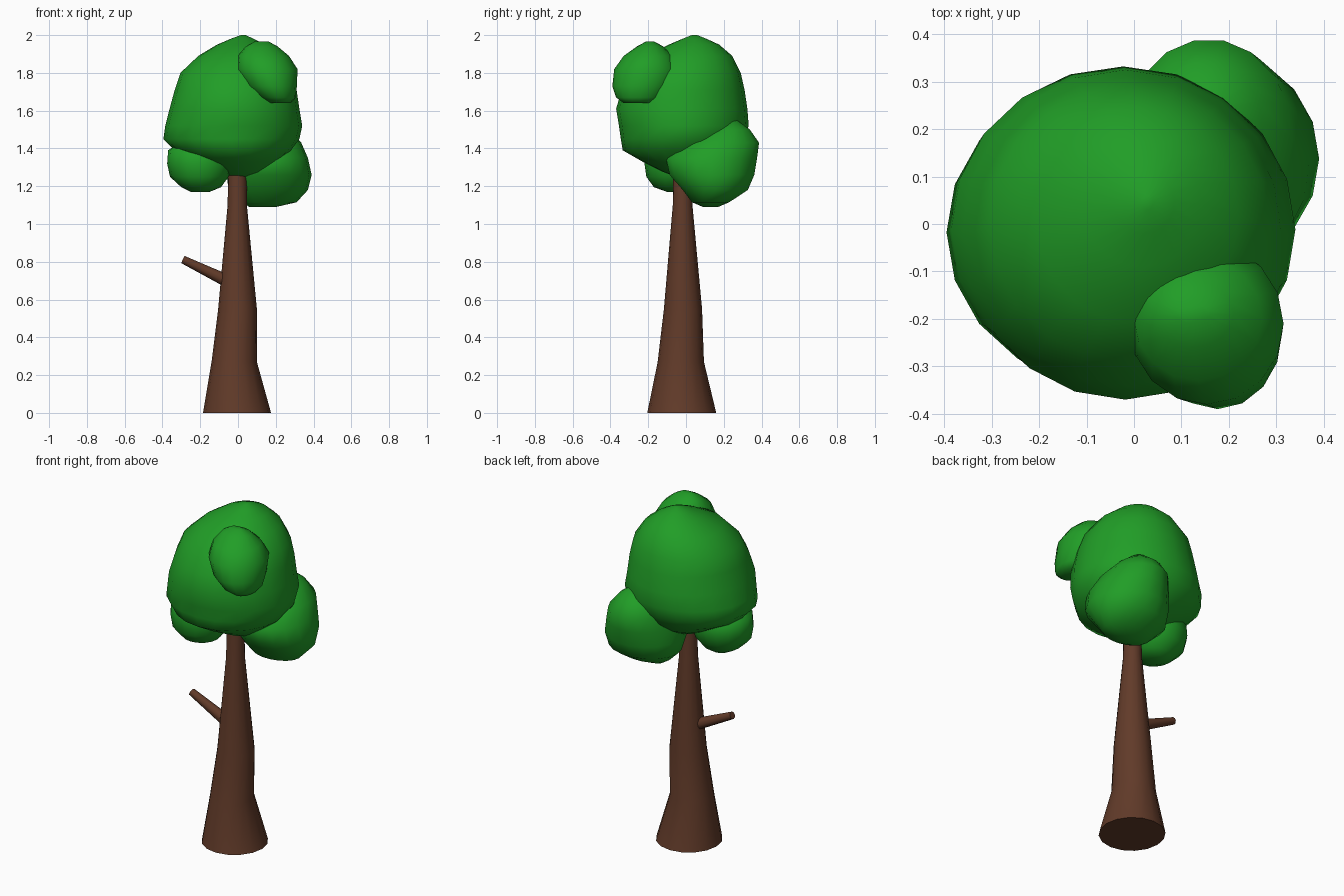
import bpy, math
from mathutils import Vector

if "Cube" in bpy.data.objects:
    bpy.data.objects.remove(bpy.data.objects["Cube"])


def material(name, rgb):
    m = bpy.data.materials.new(name)
    m.diffuse_color = (*rgb, 1)
    m.use_nodes = True
    m.node_tree.nodes["Principled BSDF"].inputs["Base Color"].default_value = m.diffuse_color
    return m


BARK = material("bark", (0.12, 0.043, 0.022))
LEAF = material("leaf", (0.015, 0.34, 0.02))


def finish(ob, mat, angle):
    ob.data.materials.append(mat)
    bpy.ops.object.select_all(action='DESELECT')
    ob.select_set(True)
    bpy.context.view_layer.objects.active = ob
    bpy.ops.object.shade_smooth_by_angle(angle=math.radians(angle))


def loft(name, rings, sides, mat, angle):
    """Stack of ellipses, each given as (z, x min, x max, y min, y max)."""
    verts, faces = [], []
    for z, x0, x1, y0, y1 in rings:
        for i in range(sides):
            a = math.tau * i / sides
            verts.append(((x0 + x1) / 2 + (x1 - x0) / 2 * math.cos(a),
                          (y0 + y1) / 2 + (y1 - y0) / 2 * math.sin(a), z))
    for r in range(len(rings) - 1):
        for i in range(sides):
            j = (i + 1) % sides
            b = r * sides
            faces.append((b + i, b + j, b + sides + j, b + sides + i))
    faces.append(tuple(reversed(range(sides))))
    faces.append(tuple(range(len(verts) - sides, len(verts))))
    me = bpy.data.meshes.new(name)
    me.from_pydata(verts, [], faces)
    ob = bpy.data.objects.new(name, me)
    bpy.context.collection.objects.link(ob)
    finish(ob, mat, angle)


# Flared, tapering trunk
loft("trunk", [(0, -.185, .175, -.205, .16), (.27, -.14, .10, -.15, .095),
               (.55, -.105, .10, -.117, .085), (1.1, -.055, .047, -.07, .034),
               (1.4, -.05, .045, -.065, .03)], 16, BARK, 40)

# Stub branch on the left
start, end = Vector((-.03, -.02, .685)), Vector((-.292, -.02, .812))
axis = end - start
bpy.ops.mesh.primitive_cone_add(vertices=10, radius1=.035, radius2=.021,
                                depth=axis.length, location=(start + end) / 2,
                                rotation=axis.to_track_quat('Z', 'Y').to_euler())
branch = bpy.context.object
branch.name = "branch"
finish(branch, BARK, 40)

# Main crown
loft("main_crown", [(1.25, -.04, .06, -.05, .05), (1.275, -.11, .14, -.12, .11),
                    (1.33, -.22, .21, -.23, .20), (1.39, -.335, .28, -.335, .27),
                    (1.45, -.395, .325, -.345, .31), (1.52, -.385, .34, -.355, .332),
                    (1.61, -.362, .325, -.37, .325), (1.71, -.335, .31, -.34, .31),
                    (1.80, -.305, .285, -.29, .29), (1.89, -.21, .22, -.21, .245),
                    (1.95, -.11, .14, -.09, .175), (1.98, -.04, .085, -.02, .11),
                    (2.0, .015, .04, .03, .06)], 20, LEAF, 75)

# Small clump, high at the front right
loft("upper_clump", [(1.64, .16, .28, -.33, -.16), (1.67, .11, .305, -.37, -.12),
                     (1.73, .04, .312, -.39, -.07), (1.82, -.01, .315, -.38, -.04),
                     (1.89, 0, .27, -.33, -.07), (1.94, .04, .21, -.26, -.12),
                     (1.967, .09, .16, -.21, -.17)], 16, LEAF, 75)

# Large clump, low at the back right
loft("lower_right_clump", [(1.09, .06, .20, .09, .17), (1.115, .02, .31, .03, .23),
                           (1.18, -.05, .37, -.02, .33), (1.26, -.06, .39, -.09, .365),
                           (1.35, -.05, .37, -.11, .38), (1.43, -.02, .335, -.03, .39),
                           (1.50, .03, .27, .09, .34), (1.55, .12, .20, .19, .27)],
     18, LEAF, 75)

# Small clump, low on the left
loft("lower_left_clump", [(1.17, -.25, -.15, -.10, 0), (1.195, -.30, -.09, -.17, .04),
                          (1.25, -.36, -.05, -.21, .09), (1.32, -.375, -.03, -.22, .11),
                          (1.39, -.37, -.05, -.21, .10), (1.43, -.31, -.10, -.15, .05)],
     16, LEAF, 75)
